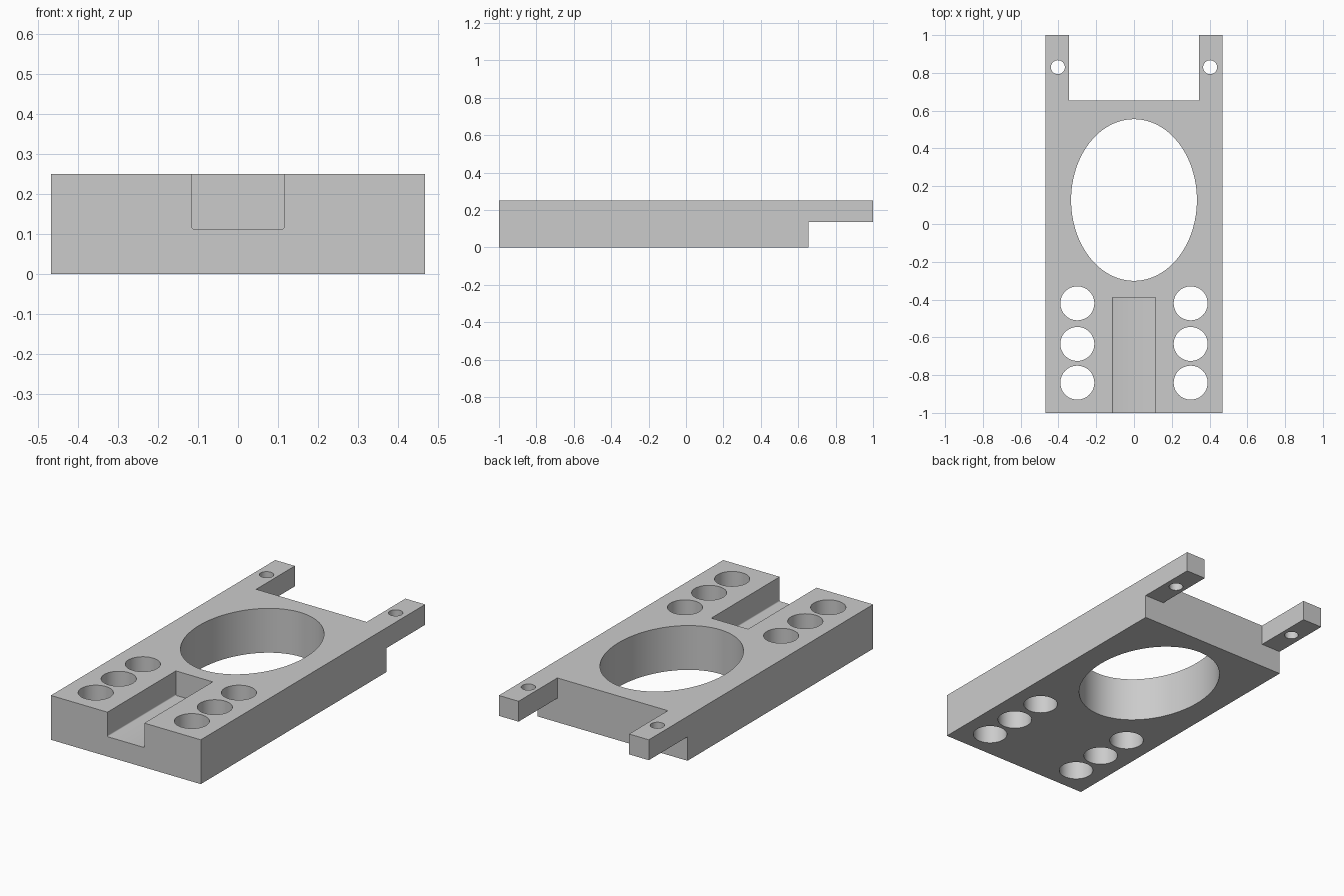
import bpy
import math

cube = bpy.data.objects.get("Cube")
if cube:
    bpy.data.objects.remove(cube, do_unlink=True)

HALF_W, TOP = 0.468, 0.25
OVER = 0.1  # how far cutters reach past the surface

grey = bpy.data.materials.new("plain grey")
grey.use_nodes = True
colour = (0.6, 0.6, 0.6, 1)
grey.diffuse_color = colour
grey.node_tree.nodes["Principled BSDF"].inputs["Base Color"].default_value = colour


def box(name, low, high):
    """Box between two corners, with its mesh in world space."""
    bpy.ops.mesh.primitive_cube_add(size=1)
    ob = bpy.context.object
    ob.name = name
    for v in ob.data.vertices:
        v.co = [(a + b) / 2 + c * (b - a) for a, b, c in zip(low, high, v.co)]
    return ob


def drill(name, x, y, rx, ry, sides):
    """Upright elliptical cutter through the full thickness."""
    bpy.ops.mesh.primitive_cylinder_add(vertices=sides, radius=1, depth=1,
                                        location=(x, y, TOP / 2))
    ob = bpy.context.object
    ob.name = name
    ob.scale = (rx, ry, TOP + 2 * OVER)
    return ob


# Solid block, later cut to shape
plate = box("mounting_plate", (-HALF_W, -1, 0), (HALF_W, 1, TOP))
plate.data.materials.append(grey)

# Rear gap between the arms, and the step beneath them
cutters = [
    box("rear_gap_cutter", (-0.345, 0.655, -OVER), (0.345, 1 + OVER, TOP + OVER)),
    box("arm_step_cutter", (-1, 0.655, -OVER), (1, 1 + OVER, 0.135)),
]

# Front channel with slightly rounded lower edges
channel = box("channel_cutter", (-0.115, -1 - OVER, 0.112), (0.115, -0.39, TOP + OVER))
weight = channel.data.attributes.new("bevel_weight_edge", 'FLOAT', 'EDGE')
for e in channel.data.edges:
    a, b = (channel.data.vertices[i].co for i in e.vertices)
    if a.z < 0.2 and b.z < 0.2 and abs(a.x - b.x) < 0.01:
        weight.data[e.index].value = 1
bevel = channel.modifiers.new("rounded_edges", 'BEVEL')
bevel.limit_method = 'WEIGHT'
bevel.width = 0.006
bevel.segments = 3
cutters.append(channel)

# Large oval opening
cutters.append(drill("oval_cutter", 0, 0.127, 0.333, 0.428, 96))

# Rows of round holes and the small arm holes
for side, s in (("right", -1), ("left", 1)):
    for i, y in enumerate((-0.42, -0.635, -0.84)):
        cutters.append(drill(f"{side}_hole_cutter_{i + 1}", s * 0.3, y, 0.09, 0.09, 48))
    cutters.append(drill(f"{side}_arm_hole_cutter", s * 0.403, 0.83, 0.037, 0.037, 32))

# Cut everything out, bake the result and drop the cutters
for c in cutters:
    c.hide_render = True
    cut = plate.modifiers.new(c.name, 'BOOLEAN')
    cut.operation = 'DIFFERENCE'
    cut.solver = 'EXACT'
    cut.object = c
bpy.context.view_layer.update()
graph = bpy.context.evaluated_depsgraph_get()
mesh = bpy.data.meshes.new_from_object(plate.evaluated_get(graph))
plate.modifiers.clear()
plate.data = mesh
mesh.materials.clear()
mesh.materials.append(grey)
for p in mesh.polygons:
    p.material_index = 0
for c in cutters:
    bpy.data.objects.remove(c, do_unlink=True)

# Smooth hole walls, crisp outer edges
bpy.ops.object.select_all(action='DESELECT')
plate.select_set(True)
bpy.context.view_layer.objects.active = plate
bpy.ops.object.shade_smooth_by_angle(angle=math.radians(35))
